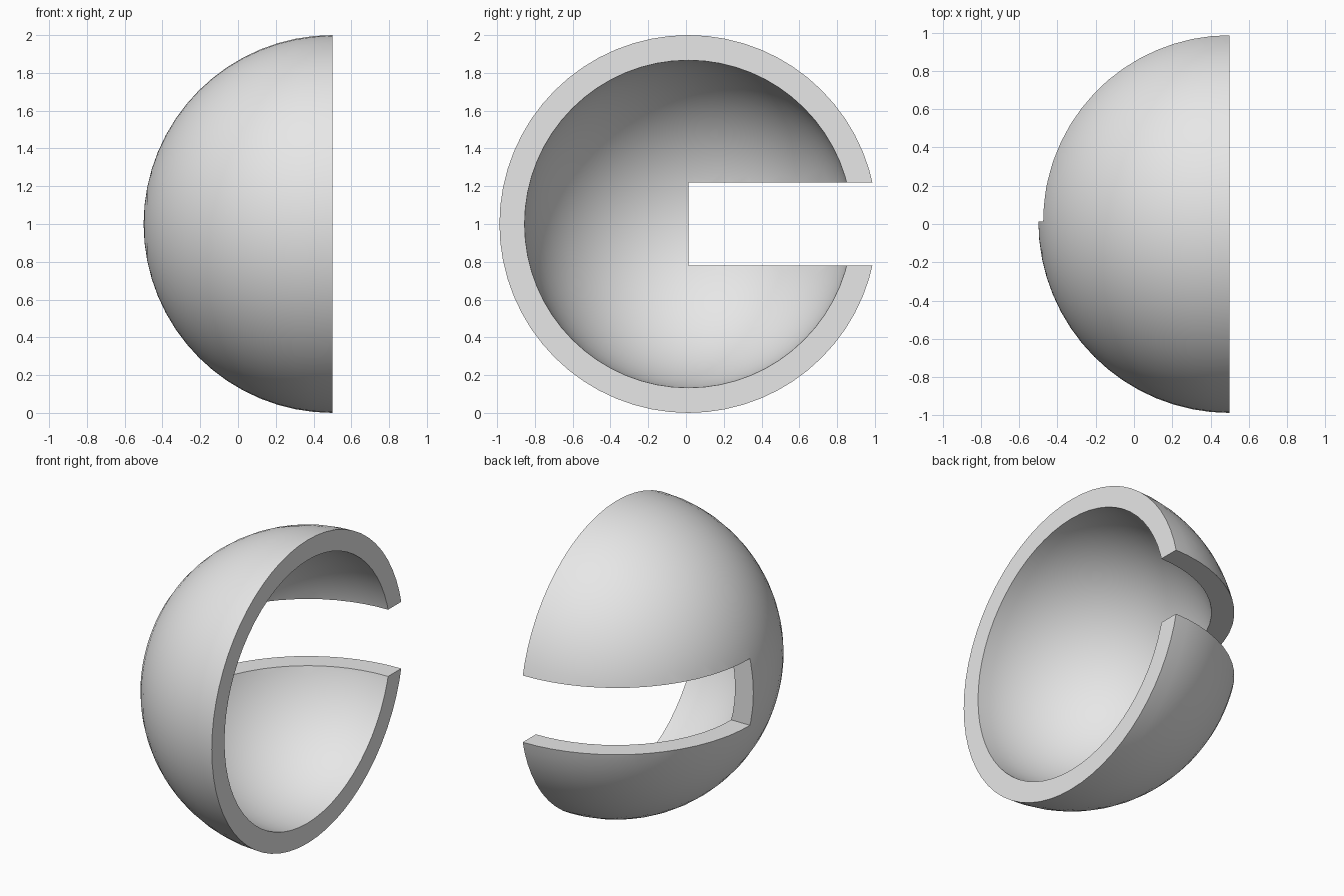
import bpy
import bmesh
import math
from mathutils import Matrix, Vector

if "Cube" in bpy.data.objects:
    bpy.data.objects.remove(bpy.data.objects["Cube"])

OUTER, INNER = 1.0, 0.867        # shell radii
SLOT = 0.22                      # half height of the slot
SEGMENTS, RINGS = 64, 16         # around the axis, rim to pole
# the slot trims the +y side, so the sphere centre sits slightly off y = 0
CENTRE = Vector((0.5, (OUTER - math.sqrt(OUTER**2 - SLOT**2)) / 2, 1.0))

grey = bpy.data.materials.new("light grey")
grey.diffuse_color = (0.8, 0.8, 0.8, 1)
grey.use_nodes = True
grey.node_tree.nodes["Principled BSDF"].inputs["Base Color"].default_value = grey.diffuse_color


def arc(radius):
    """Quarter circle from the rim to the pole, bulging toward -x."""
    return [Vector((-radius * math.sin(t), radius * math.cos(t), 0))
            for t in (i * math.pi / 2 / RINGS for i in range(RINGS + 1))]


def finish(bm, name):
    bmesh.ops.recalc_face_normals(bm, faces=bm.faces)
    mesh = bpy.data.meshes.new(name)
    bm.to_mesh(mesh)
    bm.free()
    obj = bpy.data.objects.new(name, mesh)
    mesh.materials.append(grey)
    bpy.context.collection.objects.link(obj)
    return obj


# Hollow half sphere: outer and inner arcs joined at the rim, spun about x
bm = bmesh.new()
profile = [bm.verts.new(p) for p in arc(OUTER)[::-1] + arc(INNER)]
edges = [bm.edges.new(pair) for pair in zip(profile, profile[1:])]
bmesh.ops.spin(bm, geom=profile + edges, cent=(0, 0, 0), axis=(1, 0, 0),
               angle=2 * math.pi, steps=SEGMENTS, use_duplicate=False)
bmesh.ops.remove_doubles(bm, verts=bm.verts, dist=1e-4)
bmesh.ops.dissolve_degenerate(bm, edges=bm.edges, dist=1e-5)
bmesh.ops.translate(bm, verts=bm.verts, vec=CENTRE)
shell = finish(bm, "half_sphere_shell")

# Slot from the middle out through the +y side
bm = bmesh.new()
bmesh.ops.create_cube(bm, size=1, matrix=Matrix.Translation(
    CENTRE + Vector((0, 1, 0))) @ Matrix.Diagonal((4, 2, 2 * SLOT, 1)))
cutter = finish(bm, "slot_cutter")
cutter.hide_render = True

cut = shell.modifiers.new("slot", 'BOOLEAN')
cut.operation = 'DIFFERENCE'
cut.solver = 'EXACT'
cut.object = cutter
bpy.context.view_layer.objects.active = shell
shell.select_set(True)
bpy.ops.object.modifier_apply(modifier=cut.name)
bpy.data.objects.remove(cutter)

# Smooth curved surfaces, crisp rim and slot edges
bpy.ops.object.shade_smooth_by_angle(angle=math.radians(30))
